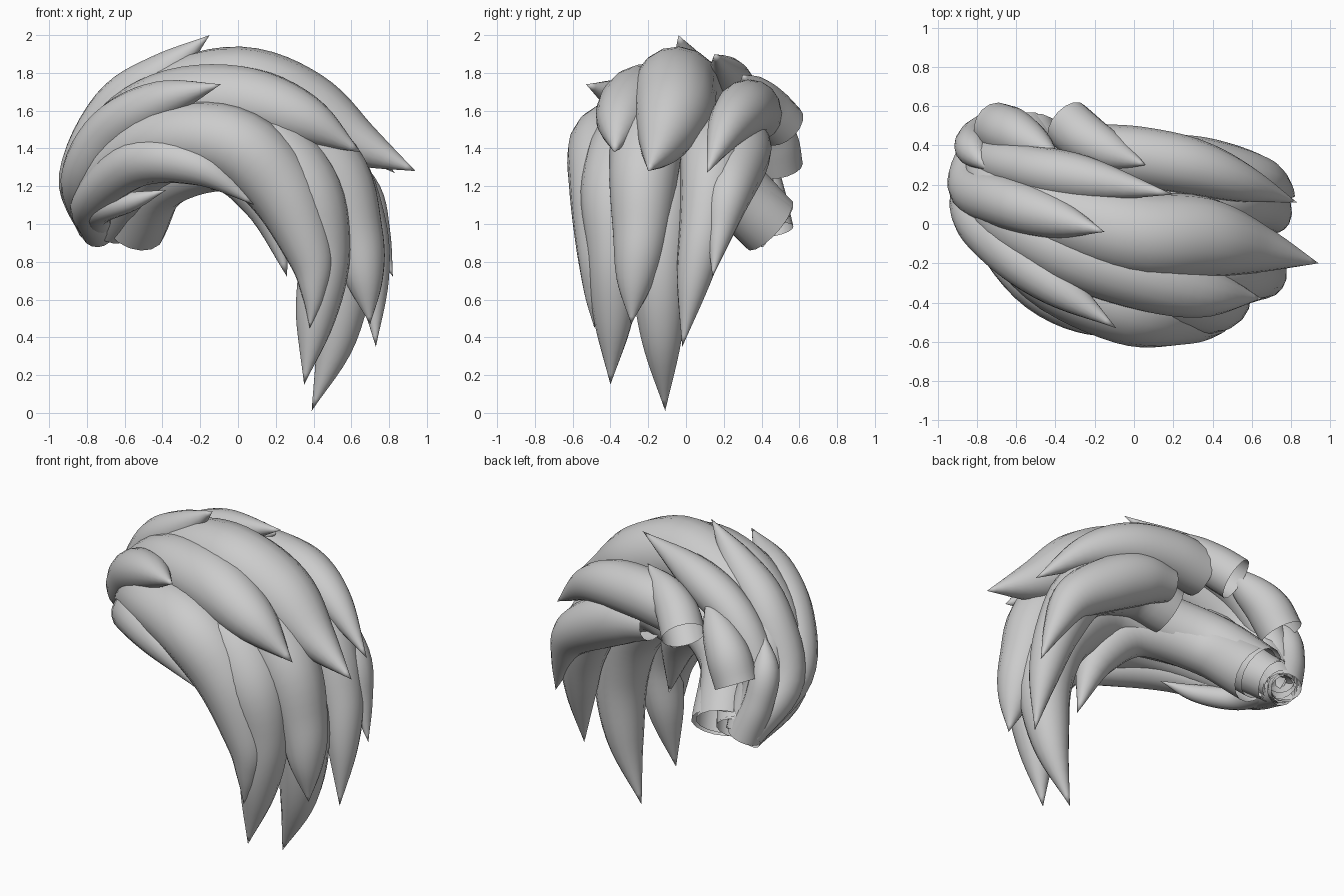
import bpy, bmesh, math
from mathutils import Vector

SIDES, STEPS = 16, 6

mat = bpy.data.materials.new("light_grey")
mat.diffuse_color = (0.6, 0.6, 0.6, 1)


def spline(pts):
    """Smooth path through (x, y, z, radius) points."""
    p = [Vector(q) for q in pts]
    p = [2 * p[0] - p[1]] + p + [2 * p[-1] - p[-2]]
    out = []
    for i in range(1, len(p) - 2):
        a, b, c, d = p[i - 1:i + 3]
        for k in range(STEPS):
            t = k / STEPS
            out.append(0.5 * (2 * b + (c - a) * t + (2 * a - 5 * b + 4 * c - d) * t * t
                              + (3 * b - a - 3 * c + d) * t ** 3))
    return out + [p[-2]]


def lock(name, pts):
    """Tapered tube, open at the root and pointed at the tip."""
    path = spline(pts)
    bm = bmesh.new()
    rings, side = [], None
    for i, q in enumerate(path[:-1]):
        tan = (path[i + 1].xyz - path[max(i - 1, 0)].xyz).normalized()
        if side is None:
            side = tan.orthogonal()
        side = (side - tan * side.dot(tan)).normalized()
        up = tan.cross(side)
        rings.append([bm.verts.new(q.xyz + max(q.w, 0.004) * (
            side * math.cos(2 * math.pi * s / SIDES) + up * math.sin(2 * math.pi * s / SIDES)))
            for s in range(SIDES)])
    for a, b in zip(rings, rings[1:]):
        for s in range(SIDES):
            n = (s + 1) % SIDES
            bm.faces.new((a[s], a[n], b[n], b[s]))
    tip = bm.verts.new(path[-1].xyz)
    for s in range(SIDES):
        bm.faces.new((rings[-1][s], rings[-1][(s + 1) % SIDES], tip))
    for f in bm.faces:
        f.smooth = True
    me = bpy.data.meshes.new(name)
    bm.to_mesh(me)
    bm.free()
    me.materials.append(mat)
    bpy.context.collection.objects.link(bpy.data.objects.new(name, me))


# Upper locks sweeping over the crown
lock("crown_left_lock", [(-.76, .46, .98, .09), (-.83, .2, 1.25, .12), (-.65, .11, 1.6, .135),
                         (-.4, .03, 1.8, .105), (-.15, -.04, 2.0, 0)])
lock("front_short_lock", [(-.76, .44, .97, .08), (-.83, .1, 1.23, .11), (-.67, -.1, 1.49, .135),
                          (-.4, -.31, 1.65, .11), (-.09, -.53, 1.74, 0)])
lock("crown_front_lock", [(-.72, .44, .98, .1), (-.7, .1, 1.4, .15), (-.4, -.1, 1.62, .18),
                          (0, -.24, 1.65, .19), (.35, -.34, 1.55, .14), (.65, -.38, 1.38, 0)])
lock("crown_main_lock", [(-.72, .46, .98, .1), (-.7, .2, 1.4, .15), (-.4, .06, 1.64, .19),
                         (0, -.05, 1.72, .22), (.35, -.07, 1.6, .21), (.65, -.13, 1.42, .12),
                         (.94, -.2, 1.28, 0)])
lock("crown_back_lock", [(-.72, .46, 1.0, .08), (-.76, .35, 1.28, .1), (-.58, .29, 1.58, .12),
                         (-.25, .23, 1.76, .115), (.2, .15, 1.9, 0)])

# Short locks at the back with open roots
lock("back_left_short_lock", [(-.7, .49, 1.3, .13), (-.62, .46, 1.45, .13),
                              (-.5, .4, 1.58, .09), (-.38, .34, 1.7, 0)])
lock("back_middle_short_lock", [(-.34, .51, 1.52, .13), (-.24, .43, 1.61, .125),
                                (-.1, .36, 1.7, .09), (.06, .3, 1.79, 0)])
lock("root_side_lock", [(-.74, .47, .97, .1), (-.81, .43, 1.18, .09), (-.82, .37, 1.38, .08),
                        (-.73, .27, 1.56, 0)])

# Locks behind, rooted under the crown
lock("back_upper_lock", [(-.2, .36, 1.58, .15), (.03, .34, 1.61, .155), (.3, .29, 1.59, .145),
                         (.55, .21, 1.49, .1), (.83, .11, 1.27, 0)])
lock("back_lower_lock", [(.01, .33, 1.43, .1), (.2, .3, 1.41, .155), (.4, .27, 1.32, .16),
                         (.63, .22, 1.16, .13), (.74, .18, .95, .07), (.82, .14, .72, 0)])

# Long hanging locks on the front and right
lock("front_long_lock", [(-.74, .44, 1.0, .11), (-.76, .1, 1.18, .13), (-.45, -.24, 1.43, .17),
                         (-.05, -.41, 1.43, .2), (.22, -.43, 1.2, .19), (.38, -.45, .85, .13),
                         (.40, -.475, .63, .065), (.38, -.485, .45, 0)])
lock("front_low_lock", [(-.74, .44, .96, .09), (-.78, .08, 1.12, .1), (-.52, -.28, 1.33, .13),
                        (-.2, -.47, 1.3, .1), (.09, -.51, 1.1, 0)])
lock("front_inner_lock", [(-.74, .35, 1.0, .07), (-.73, .06, 1.07, .07), (-.56, -.12, 1.12, .05),
                          (-.38, -.22, 1.18, 0)])
lock("hanging_front_lock", [(-.68, .44, 1.0, .13), (-.4, -.02, 1.38, .17), (.05, -.26, 1.45, .2),
                            (.34, -.36, 1.2, .2), (.45, -.38, .85, .145), (.41, -.385, .5, .105),
                            (.35, -.4, .15, 0)])
lock("hanging_outer_lock", [(-.67, .44, 1.0, .12), (-.4, 0, 1.47, .17), (.1, -.17, 1.56, .2),
                            (.48, -.22, 1.3, .19), (.62, -.24, .95, .15), (.67, -.27, .7, .1),
                            (.70, -.29, .47, 0)])
lock("hanging_longest_lock", [(-.58, .45, 1.01, .16), (-.4, .16, 1.29, .17), (.08, -.07, 1.4, .18),
                              (.42, -.12, 1.15, .18), (.55, -.14, .8, .16), (.52, -.13, .4, .11),
                              (.39, -.11, .01, 0)])
lock("hanging_right_lock", [(-.12, .16, 1.38, .15), (.15, .13, 1.46, .18),
                            (.49, .14, 1.3, .17), (.65, .1, 1.0, .135), (.71, .04, .7, .09),
                            (.73, -.02, .35, 0)])
lock("hanging_inner_lock", [(-.55, .44, .99, .17), (-.41, .17, 1.23, .16), (-.08, -.04, 1.32, .15),
                            (.14, -.15, 1.12, .12), (.26, -.2, .72, 0)])
